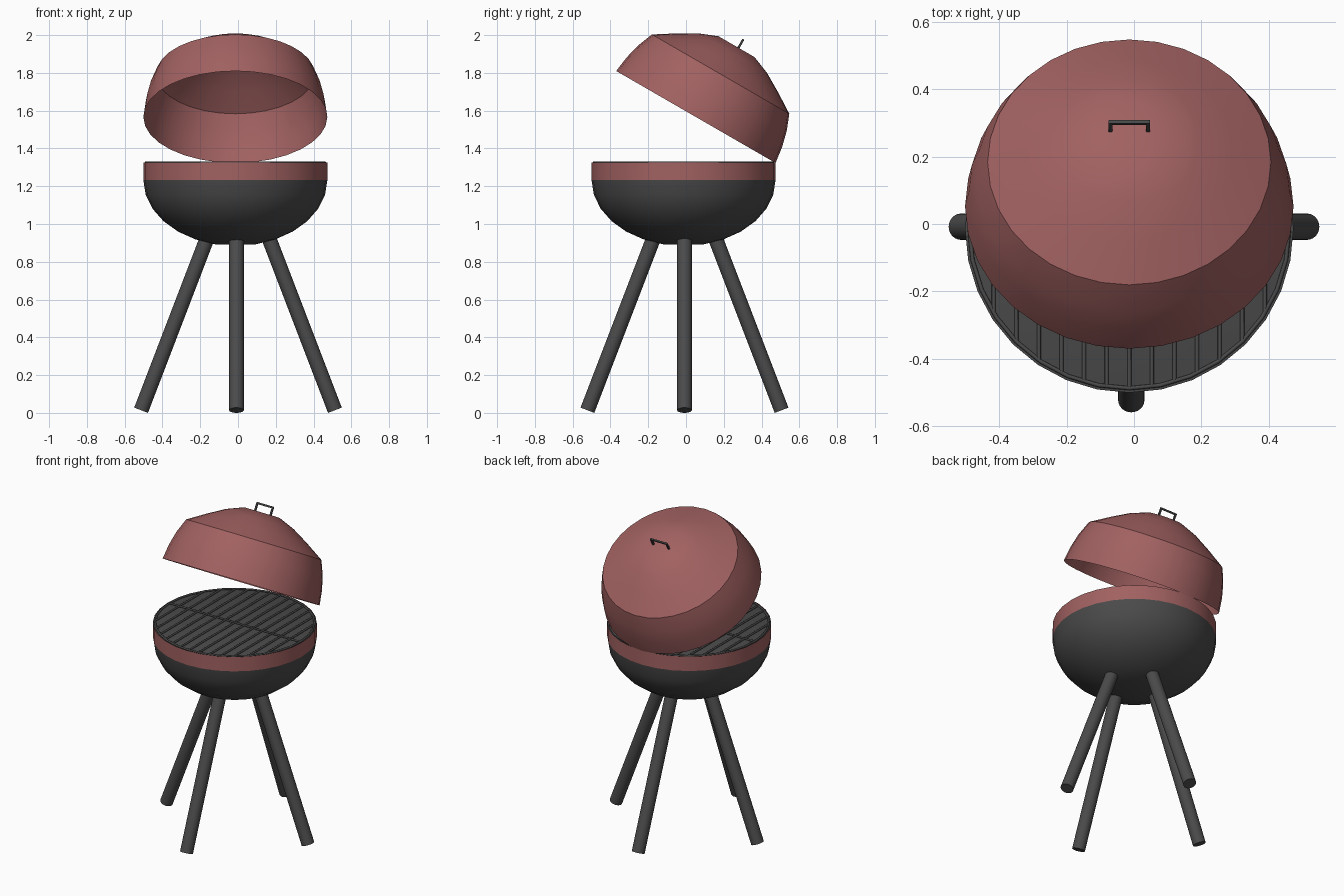
import bpy, math
from mathutils import Vector, Matrix

if "Cube" in bpy.data.objects:
    bpy.data.objects.remove(bpy.data.objects["Cube"])

SIDES = 32
CX, CY = -0.014, -0.013      # bowl centre
R = 0.487
RIM_Z = 1.326
BAND_Z = 1.232


def material(name, color):
    m = bpy.data.materials.new(name)
    m.diffuse_color = (*color, 1)
    m.use_nodes = True
    m.node_tree.nodes["Principled BSDF"].inputs["Base Color"].default_value = m.diffuse_color
    return m


RED = material("red_enamel", (0.36, 0.12, 0.12))
DARK = material("dark_metal", (0.07, 0.07, 0.07))


def finish(ob, name, mat, angle=30):
    ob.name = name
    ob.data.materials.append(mat)
    bpy.ops.object.select_all(action='DESELECT')
    ob.select_set(True)
    bpy.context.view_layer.objects.active = ob
    bpy.ops.object.shade_smooth_by_angle(angle=math.radians(angle))
    return ob


def lathe(name, profile, mat, matrix, cap=False):
    """Revolve (radius, z) points, listed bottom to top, around z."""
    verts, faces, n = [], [], SIDES
    for r, z in profile:
        for i in range(n):
            a = 2 * math.pi * i / n
            verts.append((r * math.cos(a), r * math.sin(a), z))
    for k in range(len(profile) - 1):
        for i in range(n):
            j = (i + 1) % n
            faces.append((k * n + i, k * n + j, (k + 1) * n + j, (k + 1) * n + i))
    if cap == 'bottom':
        faces.append(tuple(reversed(range(n))))
    elif cap == 'top':
        faces.append(tuple(range((len(profile) - 1) * n, len(profile) * n)))
    me = bpy.data.meshes.new(name)
    me.from_pydata(verts, [], faces)
    ob = bpy.data.objects.new(name, me)
    bpy.context.collection.objects.link(ob)
    ob.matrix_world = matrix
    return finish(ob, name, mat)


def rod(name, p, q, radius, mat=DARK, sides=24):
    p, q = Vector(p), Vector(q)
    bpy.ops.mesh.primitive_cylinder_add(vertices=sides, radius=radius, depth=(q - p).length,
                                        location=(p + q) / 2)
    ob = bpy.context.object
    ob.rotation_euler = (q - p).to_track_quat('Z', 'Y').to_euler()
    return finish(ob, name, mat, 50)


centre = Matrix.Translation((CX, CY, 0))

# Bowl: rounded dark shell with a flat bottom
bowl = []
for k in range(1, 8):
    a = math.radians(90 * k / 7)
    bowl.append((R * math.sin(a), BAND_Z - 0.348 * math.cos(a)))
lathe("bowl", bowl, DARK, centre, 'bottom')

# Red band around the bowl rim
lathe("rim_band", [(R, BAND_Z), (R, RIM_Z)], RED, centre)

# Cooking surface: plate, outer ring, bars and a cross bar
lathe("grate_plate", [(R, RIM_Z - 0.005), (R - 0.003, RIM_Z - 0.004)], DARK, centre, 'top')
bpy.ops.mesh.primitive_torus_add(major_segments=SIDES, minor_segments=8, major_radius=0.474,
                                 minor_radius=0.006, location=(CX, CY, RIM_Z))
finish(bpy.context.object, "grate_ring", DARK, 50)
for k in range(-6, 7):
    x = k * 0.067
    h = math.sqrt(0.472 ** 2 - x * x)
    rod(f"grate_bar_{k + 7}", (CX + x, CY - h, RIM_Z), (CX + x, CY + h, RIM_Z), 0.006, sides=8)
rod("grate_cross_bar", (CX - 0.472, CY, RIM_Z), (CX + 0.472, CY, RIM_Z), 0.006, sides=8)

# Lid: open shell, tipped back 30 degrees about the rear rim
tilt = (Matrix.Translation((CX, CY + R, RIM_Z - 0.003)) @ Matrix.Rotation(math.radians(-30), 4, 'X')
        @ Matrix.Translation((0, -R, 0)))
lid = [(R, 0), (0.475, 0.09), (0.454, 0.175), (0.42, 0.262), (0.31, 0.332), (0.21, 0.39), (0.11, 0.43)]
lathe("lid", lid, RED, tilt, 'top')


# Lid handle: two posts and a grip
def handle_part(name, loc, dims):
    bpy.ops.mesh.primitive_cube_add(size=1)
    ob = bpy.context.object
    ob.data.transform(Matrix.Diagonal((*dims, 1)))
    ob.matrix_world = tilt @ Matrix.Translation(loc)
    bev = ob.modifiers.new("bevel", 'BEVEL')
    bev.width = 0.003
    bev.segments = 2
    finish(ob, name, DARK)


handle_part("handle_grip", (0, 0.012, 0.477), (0.124, 0.012, 0.012))
for side, label in ((-1, "left"), (1, "right")):
    handle_part(f"handle_post_{label}", (side * 0.056, 0.012, 0.452), (0.012, 0.012, 0.056))

# Four splayed legs
for dx, dy, label in ((-1, 0, "left"), (1, 0, "right"), (0, -1, "front"), (0, 1, "back")):
    rod(f"{label}_leg", (dx * 0.513 - 0.008 * abs(dy), dy * 0.514 - 0.008, 0.014),
        (dx * 0.156 - 0.008 * abs(dy), dy * 0.156 - 0.008, 0.945), 0.039)
